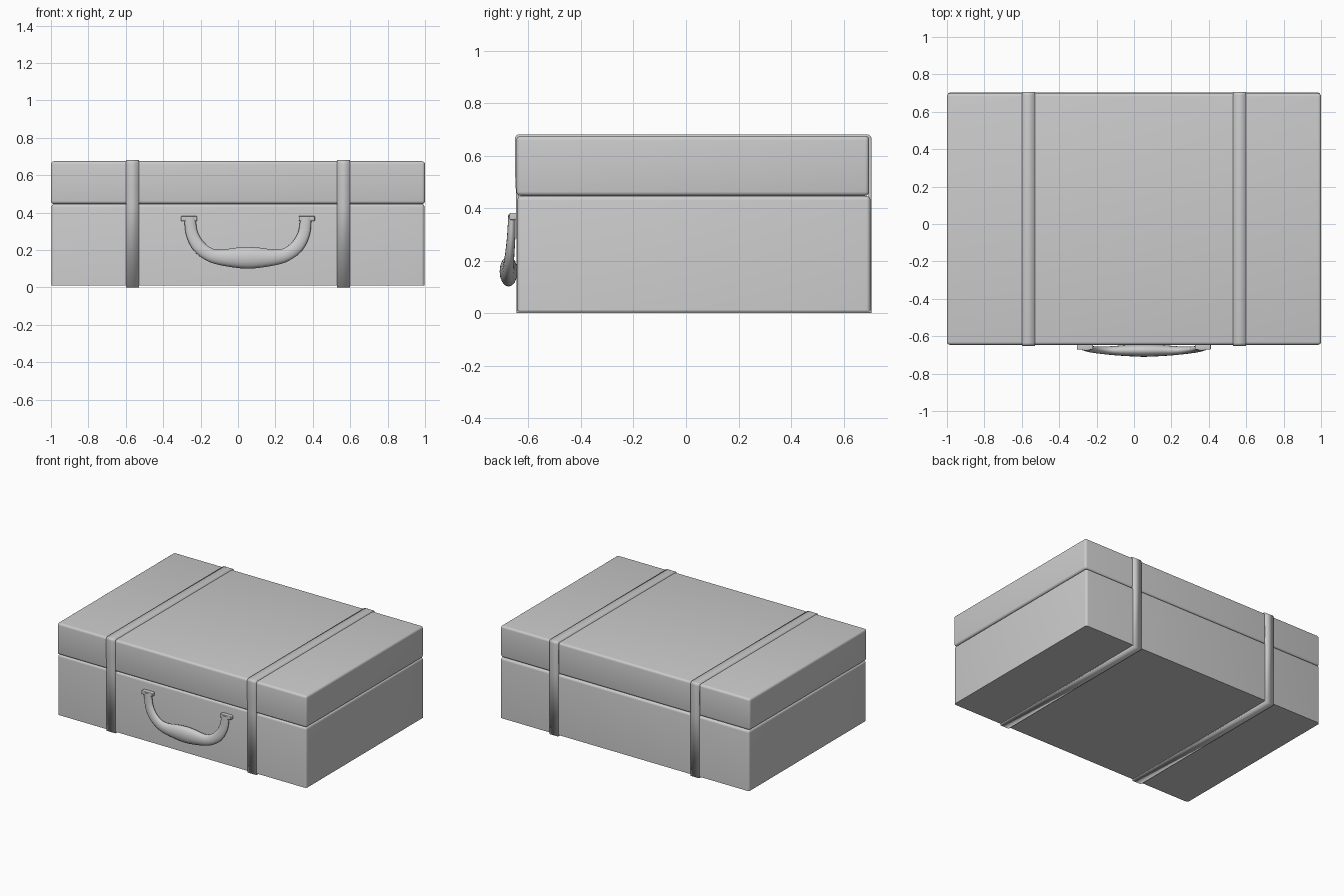
import bpy, bmesh, math
from mathutils import Vector

if "Cube" in bpy.data.objects:
    bpy.data.objects.remove(bpy.data.objects["Cube"])


def finish(bm, name, angle=40):
    bmesh.ops.recalc_face_normals(bm, faces=bm.faces[:])
    me = bpy.data.meshes.new(name)
    bm.to_mesh(me)
    bm.free()
    ob = bpy.data.objects.new(name, me)
    bpy.context.collection.objects.link(ob)
    bpy.ops.object.select_all(action='DESELECT')
    ob.select_set(True)
    bpy.context.view_layer.objects.active = ob
    bpy.ops.object.shade_smooth_by_angle(angle=math.radians(angle))
    return ob


def box(name, lo, hi, r=0.0, keep_bottom=False):
    """Box with rounded edges; keep_bottom leaves the bottom rim sharp."""
    bm = bmesh.new()
    bmesh.ops.create_cube(bm, size=1)
    for v in bm.verts:
        v.co = Vector([(a + b) / 2 + c * (b - a) for a, b, c in zip(lo, hi, v.co)])
    edges = [e for e in bm.edges
             if not (keep_bottom and all(v.co.z < lo[2] + 1e-5 for v in e.verts))]
    if r:
        bmesh.ops.bevel(bm, geom=edges, offset=r, segments=4, profile=0.5, affect='EDGES')
    return finish(bm, name)


def catmull(pts, n):
    """Smooth interpolation through tuples of any length."""
    p = [pts[0]] + pts + [pts[-1]]
    out = []
    for i in range(1, len(p) - 2):
        for k in range(n):
            t = k / n
            out.append([0.5 * (2 * b + (c - a) * t + (2 * a - 5 * b + 4 * c - d) * t * t
                               + (3 * b - a - 3 * c + d) * t ** 3)
                        for a, b, c, d in zip(*p[i - 1:i + 3])])
    return out + [list(pts[-1])]


# Case halves
box("case_base", (-0.997, -0.643, 0.01), (0.997, 0.703, 0.446), 0.016, True)
box("case_lid", (-1.0, -0.646, 0.447), (1.0, 0.698, 0.675), 0.016)


# Straps wrapped around the case, profile in y and z
def strap(name, x0, x1):
    prof = [(-0.646, 0.0), (-0.647, 0.44), (-0.652, 0.55), (-0.652, 0.681),
            (0.707, 0.681), (0.707, 0.44), (0.707, 0.0)]
    bm = bmesh.new()
    ends = [bm.faces.new([bm.verts.new((x, y, z)) for y, z in prof]) for x in (x0, x1)]
    vs = [list(f.verts) for f in ends]
    for i in range(len(prof)):
        j = (i + 1) % len(prof)
        bm.faces.new((vs[0][i], vs[0][j], vs[1][j], vs[1][i]))
    bmesh.ops.recalc_face_normals(bm, faces=bm.faces[:])
    bmesh.ops.delete(bm, geom=ends, context='FACES_ONLY')
    corners = [bm.edges.get((vs[0][i], vs[1][i])) for i in (3, 4)]
    bmesh.ops.bevel(bm, geom=corners, offset=0.018, segments=4, profile=0.5, affect='EDGES')
    ob = finish(bm, name)
    mod = ob.modifiers.new("thickness", 'SOLIDIFY')
    mod.thickness = 0.012
    mod.offset = -1


strap("strap_left", -0.60, -0.53)
strap("strap_right", 0.53, 0.60)

# Handle: swept ellipse, rows are x offset, y, z, half width, half depth
CX = 0.053
half = [(-0.310, -0.663, 0.375, 0.030, 0.014), (-0.300, -0.666, 0.29, 0.032, 0.016),
        (-0.263, -0.672, 0.22, 0.035, 0.018), (-0.205, -0.676, 0.176, 0.036, 0.021),
        (-0.143, -0.677, 0.161, 0.042, 0.026), (-0.060, -0.676, 0.159, 0.054, 0.032)]
mid = [(0.0, -0.676, 0.159, 0.058, 0.034)]
rows = catmull(half + mid + [(-h[0], *h[1:]) for h in reversed(half)], 4)
N = 16
bm = bmesh.new()
rings = []
for i, (x, y, z, w, d) in enumerate(rows):
    a, b = rows[max(i - 1, 0)], rows[min(i + 1, len(rows) - 1)]
    tan = Vector((b[0] - a[0], 0, b[2] - a[2])).normalized()
    side = Vector((-tan.z, 0, tan.x))
    c = Vector((CX + x, y, z))
    rings.append([bm.verts.new(c + side * w * math.cos(2 * math.pi * k / N)
                               + Vector((0, d * math.sin(2 * math.pi * k / N), 0)))
                  for k in range(N)])
for r0, r1 in zip(rings, rings[1:]):
    for k in range(N):
        m = (k + 1) % N
        bm.faces.new((r0[k], r0[m], r1[m], r1[k]))
bm.faces.new(rings[0])
bm.faces.new(rings[-1])
finish(bm, "handle", 60)

# Brackets holding the handle ends
for s, side in ((-1, "left"), (1, "right")):
    x = CX + s * 0.315
    box("handle_bracket_" + side, (x - 0.043, -0.672, 0.355), (x + 0.043, -0.640, 0.382), 0.005)
